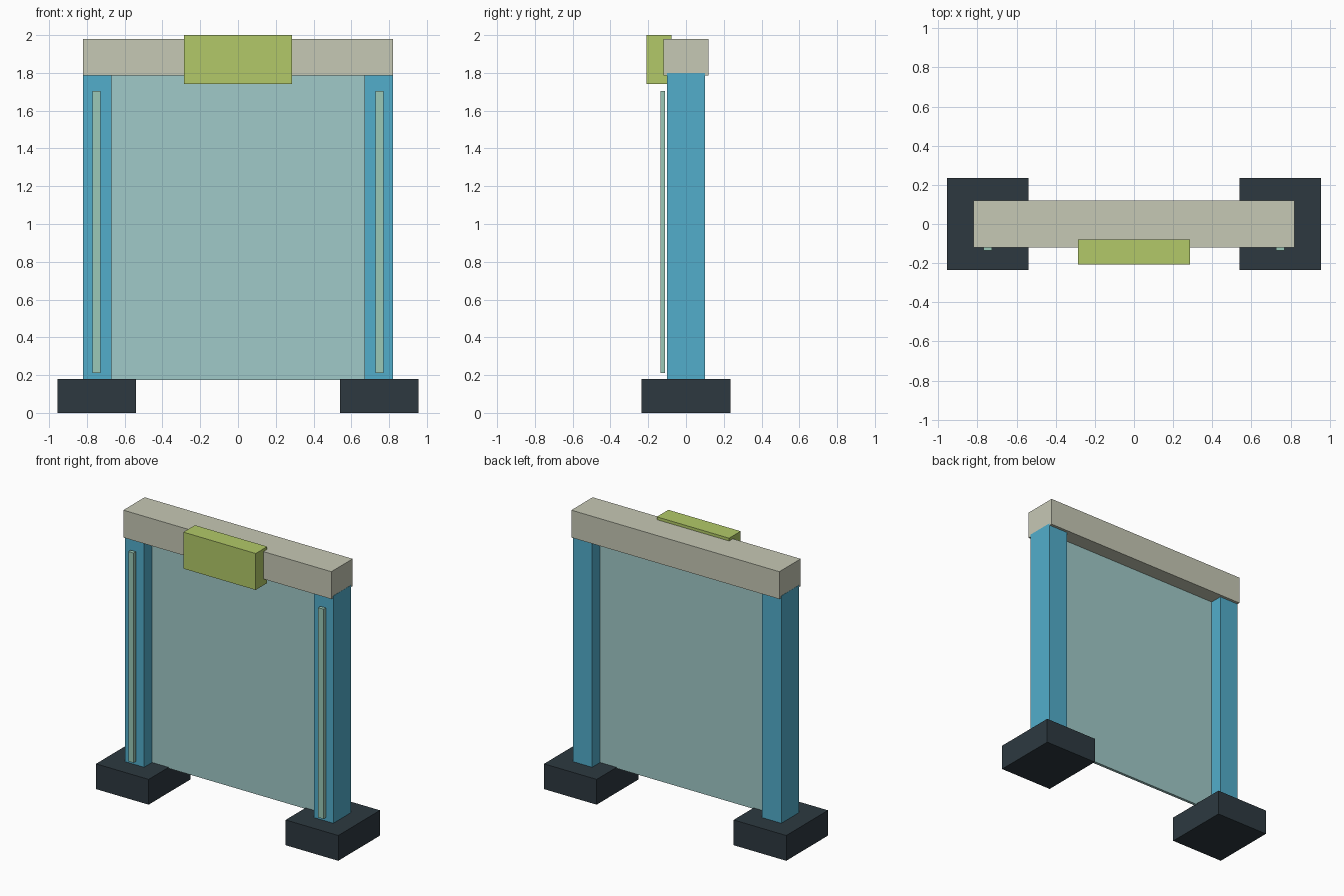
import bpy

if "Cube" in bpy.data.objects:
    bpy.data.objects.remove(bpy.data.objects["Cube"])


def material(name, rgb):
    """Flat colour from 0-255 sRGB values."""
    lin = [(c / 255 / 12.92) if c / 255 <= 0.04045 else ((c / 255 + 0.055) / 1.055) ** 2.4 for c in rgb]
    m = bpy.data.materials.new(name)
    m.diffuse_color = (*lin, 1)
    m.use_nodes = True
    m.node_tree.nodes["Principled BSDF"].inputs["Base Color"].default_value = m.diffuse_color
    return m


def box(name, x, y, z, mat):
    """Box from (min, max) ranges on each axis."""
    bpy.ops.mesh.primitive_cube_add(size=1, location=[(a + b) / 2 for a, b in (x, y, z)])
    o = bpy.context.object
    o.name = name
    o.scale = [b - a for a, b in (x, y, z)]
    bpy.ops.object.transform_apply(location=False, rotation=False, scale=True)
    o.data.materials.append(mat)
    return o


dark = material("dark slate", (45, 57, 64))
blue = material("sky blue", (82, 174, 203))
stone = material("warm grey", (198, 200, 181))
green = material("lime green", (178, 201, 104))
mint = material("pale mint", (155, 201, 183))
glass = material("pale teal", (160, 202, 200))

# Feet, posts and light strips on both sides
for side, s in (("left", -1), ("right", 1)):
    def span(a, b):
        return tuple(sorted((s * a, s * b)))
    box(side + "_foot", span(0.54, 0.955), (-0.235, 0.235), (0, 0.18), dark)
    box(side + "_post", span(0.67, 0.8215), (-0.10, 0.10), (0.175, 1.80), blue)
    box(side + "_strip", span(0.727, 0.77), (-0.136, -0.11), (0.21, 1.705), mint)

# Thin panel between the posts
box("panel", (-0.68, 0.68), (-0.01, 0.01), (0.173, 1.80), glass)

# Top beam and sign box on its front
box("top_beam", (-0.82, 0.82), (-0.12, 0.12), (1.785, 1.98), stone)
box("sign_box", (-0.285, 0.285), (-0.208, -0.078), (1.74, 2.0), green)
